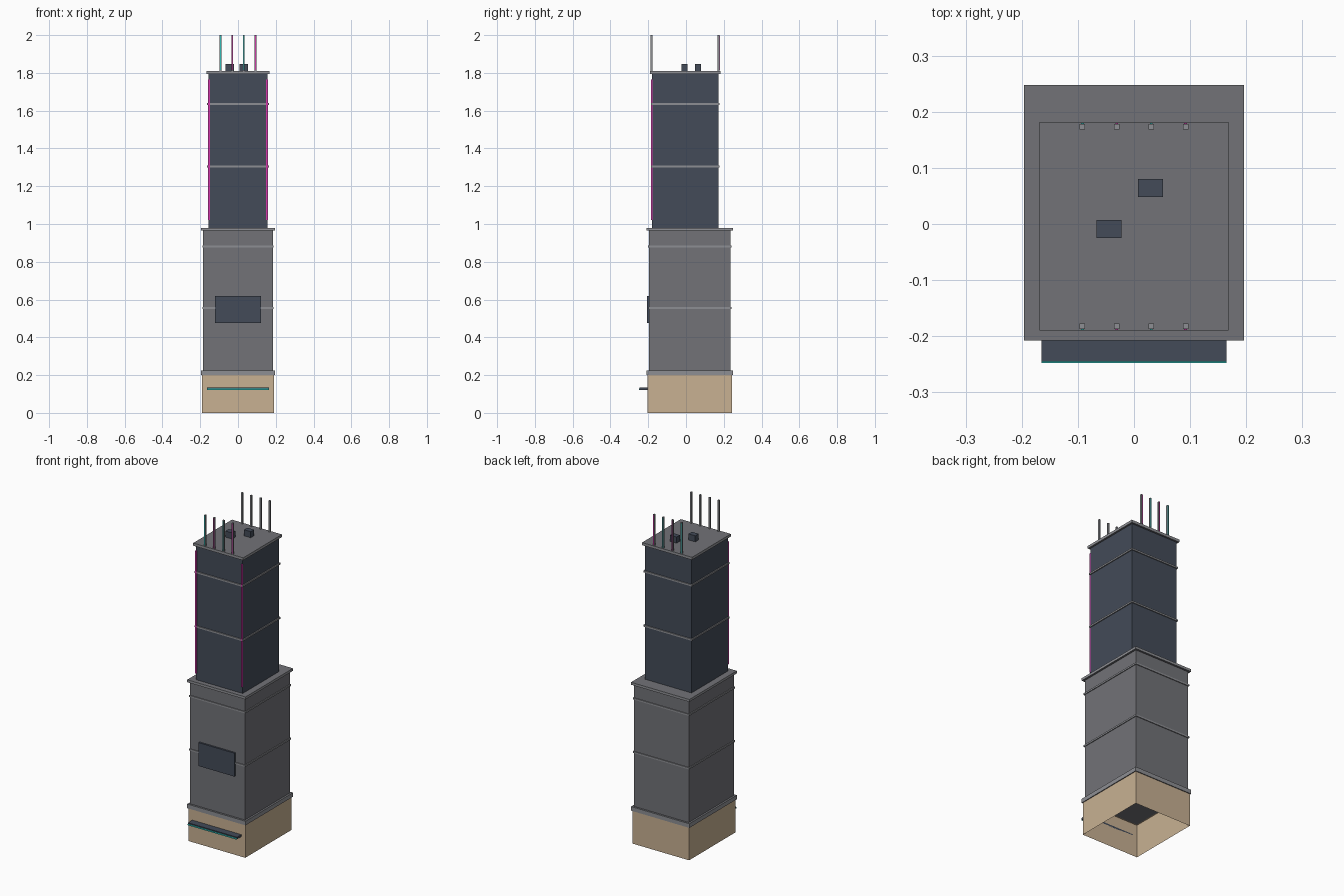
import bpy
import bmesh

if "Cube" in bpy.data.objects:
    bpy.data.objects.remove(bpy.data.objects["Cube"], do_unlink=True)


def material(name, rgb):
    m = bpy.data.materials.new(name)
    m.use_nodes = True
    m.diffuse_color = (*rgb, 1)
    bsdf = next(n for n in m.node_tree.nodes if n.type == 'BSDF_PRINCIPLED')
    bsdf.inputs["Base Color"].default_value = (*rgb, 1)
    return m


TAN = material("tan stone", (0.58, 0.44, 0.29))
GREY = material("mid grey", (0.168, 0.170, 0.186))
TRIM = material("light grey", (0.27, 0.275, 0.295))
DARK = material("dark slate", (0.056, 0.070, 0.098))
TEAL = material("teal", (0.03, 0.50, 0.47))
PINK = material("magenta", (0.65, 0.04, 0.40))


def box(name, x, y, z, mat, flat_mat=None, open_bottom=False):
    """Box from axis ranges; flat_mat colours the horizontal faces."""
    bm = bmesh.new()
    bmesh.ops.create_cube(bm, size=1)
    for v in bm.verts:
        v.co = [r[0] if c < 0 else r[1] for c, r in zip(v.co, (x, y, z))]
    bm.normal_update()
    for f in bm.faces:
        if flat_mat and abs(f.normal.z) > 0.5:
            f.material_index = 1
    if open_bottom:
        bmesh.ops.delete(bm, geom=[f for f in bm.faces if f.normal.z < -0.5],
                         context='FACES_ONLY')
    me = bpy.data.meshes.new(name)
    bm.to_mesh(me)
    bm.free()
    me.materials.append(mat)
    if flat_mat:
        me.materials.append(flat_mat)
    ob = bpy.data.objects.new(name, me)
    bpy.context.collection.objects.link(ob)
    return ob


def tier(name, half_x, y, z, mat, grow=0.0, **kw):
    """Storey block, centred in x and grown outwards by a margin."""
    h = half_x + grow
    return box(name, (-h, h), (y[0] - grow, y[1] + grow), z, mat, **kw)


LOW_X, LOW_Y = 0.184, (-0.196, 0.236)
TOP_X, TOP_Y = 0.157, (-0.179, 0.171)

# Ground floor: hollow shell, open underneath
base = tier("base", LOW_X, LOW_Y, (0, 0.2), TAN, 0.007, open_bottom=True)

# Lower shaft with its ledges and bands
tier("lower_shaft", LOW_X, LOW_Y, (0.199, 0.97), GREY)
tier("base_ledge", LOW_X, LOW_Y, (0.2, 0.225), TRIM, 0.012, flat_mat=GREY)
tier("shaft_ledge", LOW_X, LOW_Y, (0.965, 0.98), TRIM, 0.012, flat_mat=GREY)
for i, z in enumerate((0.555, 0.88)):
    tier(f"lower_band_{i}", LOW_X, LOW_Y, (z - 0.005, z + 0.005), TRIM, 0.005)

# Upper tower with its roof slab and bands
tier("upper_tower", TOP_X, TOP_Y, (0.975, 1.8), DARK)
tier("roof_slab", TOP_X, TOP_Y, (1.795, 1.811), TRIM, 0.011, flat_mat=GREY)
for i, z in enumerate((1.305, 1.635)):
    tier(f"upper_band_{i}", TOP_X, TOP_Y, (z - 0.005, z + 0.005), TRIM, 0.006)

# Light strips on the front corners of the tower
for side, s in (("right", -1), ("left", 1)):
    xs = sorted((s * 0.149, s * 0.158))
    box(f"corner_strip_{side}", xs, (-0.186, -0.178), (1.02, 1.765), PINK)

# Front panel and entrance canopy
box("front_panel", (-0.121, 0.121), (-0.207, -0.195), (0.476, 0.618), DARK)
box("canopy", (-0.165, 0.165), (-0.245, -0.203), (0.122, 0.134), DARK)
box("canopy_light", (-0.165, 0.165), (-0.248, -0.244), (0.120, 0.128), TEAL)

# Rooftop machinery
for i, (cx, cy) in enumerate(((-0.0445, -0.009), (0.0295, 0.064))):
    box(f"roof_unit_{i}", (cx - 0.0225, cx + 0.0225),
        (cy - 0.016, cy + 0.016), (1.81, 1.848), DARK)

# Two rows of masts, each with a narrow light strip facing outwards
for row, cy, s in (("front", -0.182, -1), ("back", 0.173, 1)):
    for i in range(4):
        cx = -0.092 + i * 0.0613
        box(f"mast_{row}_{i}", (cx - 0.005, cx + 0.005),
            (cy - 0.005, cy + 0.005), (1.81, 2.0), TRIM)
        ys = sorted((cy + s * 0.004, cy + s * 0.007))
        box(f"mast_light_{row}_{i}", (cx - 0.0025, cx + 0.0025), ys,
            (1.815, 1.997), (TEAL, PINK)[i % 2])
